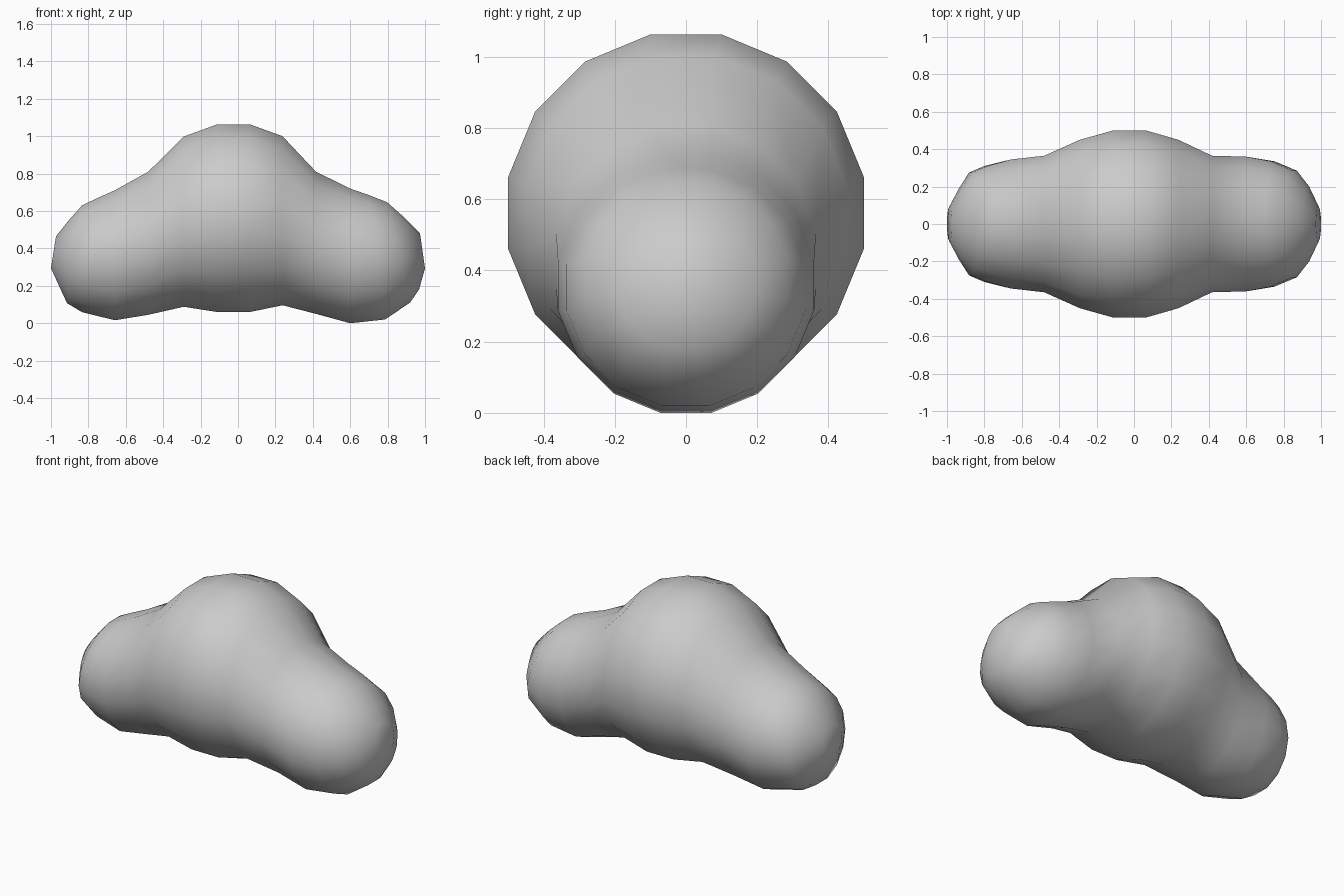
import bpy, bmesh, math

# Stations along the body: top x, top z, bottom x, bottom z, half depth
stations = [
    (-0.973, 0.465, -1.00, 0.294, 0.09),
    (-0.905, 0.55, -0.957, 0.20, 0.19),
    (-0.834, 0.63, -0.914, 0.107, 0.275),
    (-0.75, 0.67, -0.834, 0.059, 0.31),
    (-0.658, 0.711, -0.658, 0.016, 0.345),
    (-0.48, 0.81, -0.48, 0.045, 0.365),
    (-0.29, 0.998, -0.29, 0.088, 0.45),
    (-0.112, 1.063, -0.112, 0.06, 0.50),
    (0.064, 1.063, 0.064, 0.06, 0.50),
    (0.238, 1.00, 0.238, 0.096, 0.45),
    (0.417, 0.81, 0.417, 0.05, 0.365),
    (0.60, 0.72, 0.60, 0.00, 0.36),
    (0.70, 0.685, 0.786, 0.02, 0.335),
    (0.797, 0.647, 0.92, 0.11, 0.285),
    (0.89, 0.565, 0.968, 0.18, 0.20),
    (0.973, 0.48, 1.00, 0.294, 0.09),
]
SIDES = 16
FLAT = math.cos(math.pi / SIDES)

# Blended three-lobed body, lofted through slightly tilted rings
bm = bmesh.new()
rings = []
for xt, zt, xb, zb, depth in stations:
    ring = []
    for i in range(SIDES):
        a = 2 * math.pi * (i + 0.5) / SIDES
        t = (1 + math.cos(a) / FLAT) / 2
        ring.append(bm.verts.new((xb + (xt - xb) * t,
                                  depth * math.sin(a) / FLAT,
                                  zb + (zt - zb) * t)))
    rings.append(ring)
for r, s in zip(rings, rings[1:]):
    for i in range(SIDES):
        j = (i + 1) % SIDES
        bm.faces.new((r[i], r[j], s[j], s[i]))

# Rounded end caps
bm.faces.new(rings[0])
bm.faces.new(rings[-1])
bmesh.ops.recalc_face_normals(bm, faces=bm.faces)
for f in bm.faces:
    f.smooth = True

mesh = bpy.data.meshes.new("blob_body")
bm.to_mesh(mesh)
bm.free()
body = bpy.data.objects.new("blob_body", mesh)
bpy.context.collection.objects.link(body)
